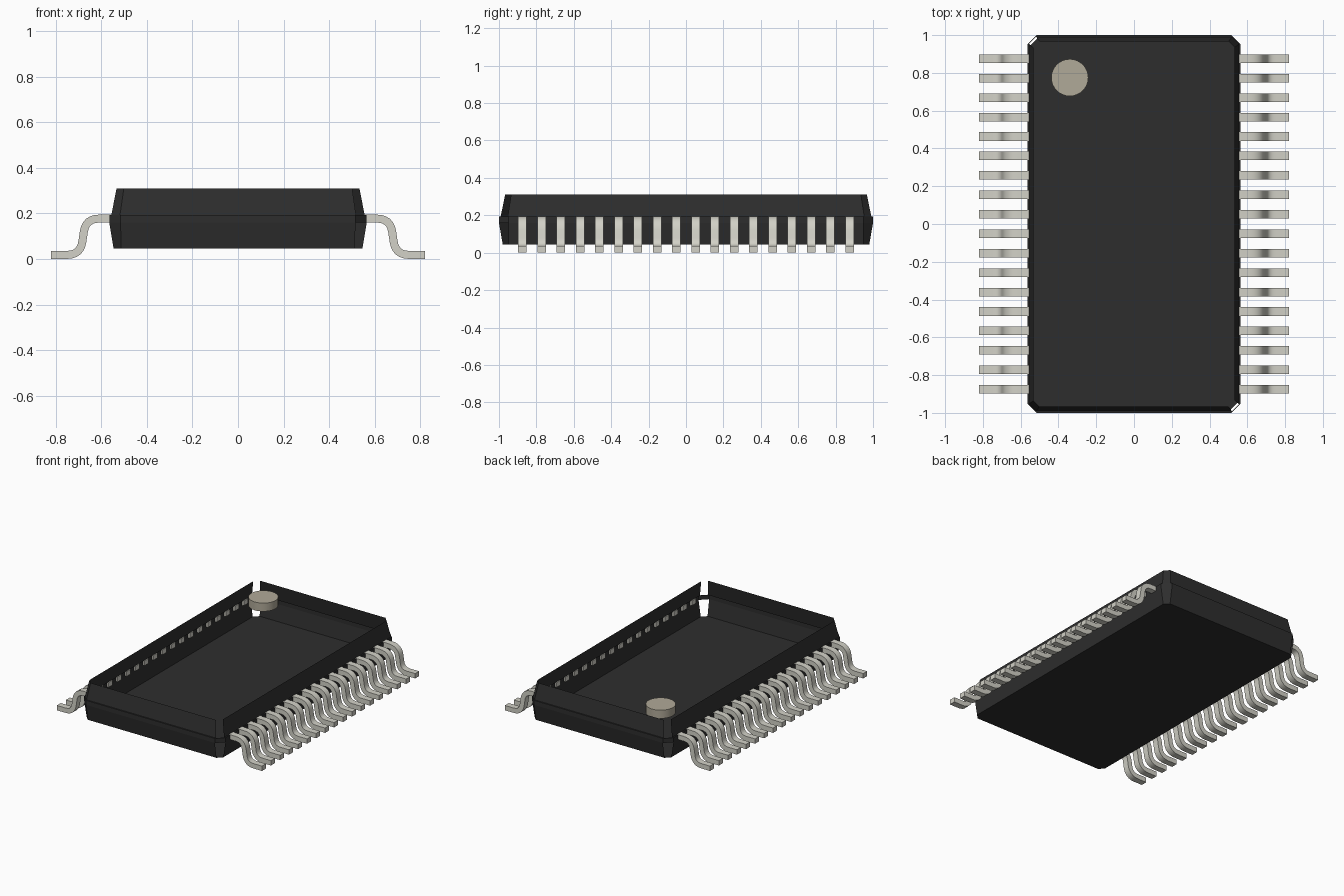
import bpy, bmesh
from mathutils import Vector

cube = bpy.data.objects.get("Cube")
if cube:
    bpy.data.objects.remove(cube, do_unlink=True)


def material(name, rgb):
    m = bpy.data.materials.new(name)
    m.use_nodes = True
    m.diffuse_color = (*rgb, 1)
    bsdf = m.node_tree.nodes["Principled BSDF"]
    bsdf.inputs["Base Color"].default_value = (*rgb, 1)
    bsdf.inputs["Roughness"].default_value = 0.6
    return m


black = material("black plastic", (0.027, 0.027, 0.027))
metal = material("pin metal", (0.645, 0.638, 0.571))
tan = material("marker tan", (0.435, 0.398, 0.316))


def finish(name, bm, mat):
    mesh = bpy.data.meshes.new(name)
    bm.to_mesh(mesh)
    bm.free()
    mesh.materials.append(mat)
    ob = bpy.data.objects.new(name, mesh)
    bpy.context.collection.objects.link(ob)
    return ob


def smooth(ob):
    bpy.ops.object.select_all(action="DESELECT")
    ob.select_set(True)
    bpy.context.view_layer.objects.active = ob
    bpy.ops.object.shade_smooth_by_angle(angle=0.6)


# Body: open tray of chamfered rings, two opposite corners left open
def ring(bm, hx, hy, c, z):
    pts = [(hx, c - hy), (hx, hy - c), (hx - c, hy), (c - hx, hy),
           (-hx, hy - c), (-hx, c - hy), (c - hx, -hy), (hx - c, -hy)]
    return [bm.verts.new((x, y, z)) for x, y in pts]


bm = bmesh.new()
rings = [ring(bm, *r) for r in (
    (0.546, 0.98, 0.032, 0.045), (0.565, 1.0, 0.05, 0.16),
    (0.565, 1.0, 0.05, 0.193), (0.556, 0.991, 0.038, 0.193),
    (0.533, 0.967, 0.032, 0.31))]
bm.faces.new(rings[0][::-1])
for level, (low, high) in enumerate(zip(rings, rings[1:])):
    for i in range(8):
        if level in (0, 3) and i in (3, 7):
            continue
        j = (i + 1) % 8
        bm.faces.new((low[i], low[j], high[j], high[i]))
finish("body", bm, black)


# Pins: gull-wing strip with rounded bends
def fillet(path, radius, steps=6):
    out = [path[0]]
    for a, b, c in zip(path, path[1:], path[2:]):
        p, q = b + (a - b).normalized() * radius, b + (c - b).normalized() * radius
        for k in range(steps + 1):
            t = k / steps
            out.append(p * (1 - t) ** 2 + b * 2 * t * (1 - t) + q * t * t)
    return out + [path[-1]]


centre = fillet([Vector(p) for p in ((0.55, 0.177), (0.668, 0.177),
                                     (0.692, 0.018), (0.82, 0.018))], 0.058)
THICK, WIDTH, COUNT, SPAN = 0.035, 0.045, 18, 0.875


def add_pin(bm, side, y):
    sections = []
    for i, p in enumerate(centre):
        d = (centre[min(i + 1, len(centre) - 1)] - centre[max(i - 1, 0)]).normalized()
        n = Vector((-d.y, d.x)) * THICK / 2
        sections.append([bm.verts.new((side * q.x, y + w * WIDTH / 2, q.y))
                         for q, w in ((p + n, -1), (p + n, 1), (p - n, 1), (p - n, -1))])
    for a, b in zip(sections, sections[1:]):
        for i in range(4):
            j = (i + 1) % 4
            bm.faces.new((a[i], a[j], b[j], b[i]))
    bm.faces.new(sections[0])
    bm.faces.new(sections[-1][::-1])


for name, side in (("left_pins", 1), ("right_pins", -1)):
    bm = bmesh.new()
    for k in range(COUNT):
        add_pin(bm, side, -SPAN + 2 * SPAN * k / (COUNT - 1))
    bmesh.ops.recalc_face_normals(bm, faces=bm.faces)
    smooth(finish(name, bm, metal))

# Round marker near one corner, level with the rim
bpy.ops.mesh.primitive_cylinder_add(vertices=32, radius=0.098, depth=0.06,
                                    location=(-0.34, 0.775, 0.28))
marker = bpy.context.object
marker.name = "corner_marker"
marker.data.materials.append(tan)
smooth(marker)
